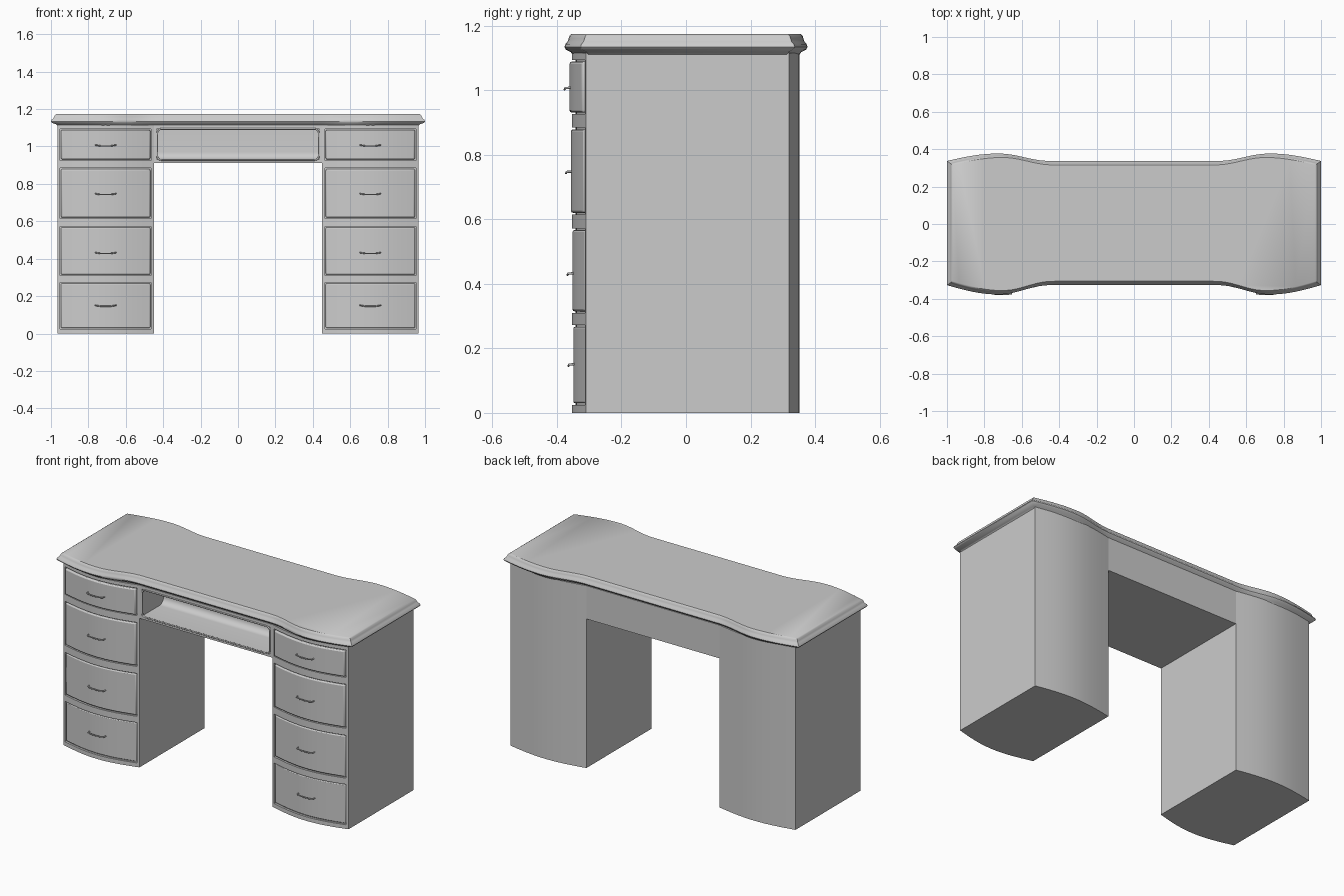
import bpy, bmesh, math

if "Cube" in bpy.data.objects:
    bpy.data.objects.remove(bpy.data.objects["Cube"])

wood = bpy.data.materials.new("grey_wood")
wood.diffuse_color = (0.6, 0.6, 0.6, 1)
wood.use_nodes = True
wood.node_tree.nodes["Principled BSDF"].inputs["Base Color"].default_value = wood.diffuse_color
X0, X1 = 0.45, 0.965          # pedestal inner and outer side


def finish(name, bm, mirror=False, bevel=0.0, angle=30):
    bmesh.ops.recalc_face_normals(bm, faces=bm.faces)
    me = bpy.data.meshes.new(name)
    bm.to_mesh(me)
    bm.free()
    me.materials.append(wood)
    ob = bpy.data.objects.new(name, me)
    bpy.context.collection.objects.link(ob)
    bpy.ops.object.select_all(action='DESELECT')
    ob.select_set(True)
    bpy.context.view_layer.objects.active = ob
    bpy.ops.object.shade_smooth_by_angle(angle=math.radians(angle))
    if bevel:
        b = ob.modifiers.new("bevel", 'BEVEL')
        b.width, b.segments, b.limit_method = bevel, 2, 'ANGLE'
        b.angle_limit = math.radians(40)
    if mirror:
        ob.modifiers.new("mirror", 'MIRROR').use_mirror_merge = False
    return ob


def prism(name, outline, lo, hi, axis='z', **kw):
    """Extrude an outline along z (x,y points) or along x (y,z points)."""
    bm = bmesh.new()
    place = (lambda a, b, h: (a, b, h)) if axis == 'z' else (lambda a, b, h: (h, a, b))
    rings = [[bm.verts.new(place(a, b, h)) for a, b in outline] for h in (lo, hi)]
    bm.faces.new(rings[0])
    bm.faces.new(rings[1])
    n = len(outline)
    for i in range(n):
        j = (i + 1) % n
        bm.faces.new((rings[0][i], rings[0][j], rings[1][j], rings[1][i]))
    return finish(name, bm, **kw)


def bow(x):
    return math.sin(math.pi * (x - X0) / (X1 - X0))


def arc(a, b, y, depth, n=16):
    xs = [a + (b - a) * i / n for i in range(n + 1)]
    return [(x, y + depth * bow(x)) for x in xs]


def plate(name, a, b, z0, z1, peak, bevel=0.0):
    """Bowed plate following the pedestal front; peak is its foremost y."""
    front = arc(a, b, peak + 0.044, -0.044)
    back = arc(a, b, -0.295, -0.044)
    return prism(name, front + back[::-1], z0, z1, mirror=True, bevel=bevel)


# Pedestal bodies, bowed at front and back
prism("pedestal", arc(X0, X1, -0.298, -0.044) + arc(X0, X1, 0.32, 0.032)[::-1],
      0, 1.115, mirror=True)

# Face frame: stiles and rails
for a, b in ((X0, 0.464), (0.951, X1)):
    plate("frame_stile", a, b, 0, 1.115, -0.354)
for z0, z1 in ((0, 0.025), (0.272, 0.31), (0.572, 0.615), (0.884, 0.926), (1.094, 1.115)):
    plate("frame_rail", 0.46, 0.955, z0, z1, -0.354)


def tube(name, pts, r, cyclic=False, mirror=False):
    cu = bpy.data.curves.new(name, 'CURVE')
    cu.dimensions, cu.bevel_depth, cu.bevel_resolution, cu.use_fill_caps = '3D', r, 2, True
    sp = cu.splines.new('POLY')
    sp.points.add(len(pts) - 1)
    for p, c in zip(sp.points, pts):
        p.co = (*c, 1)
    sp.use_cyclic_u = cyclic
    cu.materials.append(wood)
    ob = bpy.data.objects.new(name, cu)
    bpy.context.collection.objects.link(ob)
    if mirror:
        ob.modifiers.new("mirror", 'MIRROR').use_mirror_merge = False


# Drawer fronts and bar handles
for z0, z1, peak, hz in ((0.03, 0.267, -0.349, 0.148), (0.315, 0.567, -0.352, 0.43),
                         (0.62, 0.879, -0.357, 0.745), (0.931, 1.089, -0.361, 1.005)):
    plate("drawer_front", 0.469, 0.946, z0, z1, peak, bevel=0.007)
    y = peak - 0.013
    tube("drawer_handle", [(0.652, peak + 0.005, hz + 0.003), (0.655, y, hz + 0.002),
                           (0.68, y - 0.002, hz - 0.002), (0.735, y - 0.002, hz - 0.002),
                           (0.76, y, hz + 0.002), (0.763, peak + 0.005, hz + 0.003)],
         0.0035, mirror=True)

# Centre section: C-shaped profile with an open, round-backed compartment
cove = [(-0.14 + 0.04 * math.sin(t), 0.97 - 0.04 * math.cos(t))
        for t in (math.pi / 2 * i / 6 for i in range(7))]
prism("centre_section", [(-0.31, 0.912), (0.32, 0.912), (0.32, 1.115), (-0.31, 1.115),
                         (-0.31, 1.095), (-0.10, 1.095)] + cove[::-1] + [(-0.31, 0.93)],
      -0.455, 0.455, axis='x')
for s in (-1, 1):
    a, b = sorted((s * 0.433, s * 0.455))
    prism("compartment_side", [(-0.31, 0.925), (-0.09, 0.925), (-0.09, 1.1), (-0.31, 1.1)],
          a, b, axis='x')

# Rounded rim around the compartment opening
rim = []
for cx, cz, start in ((0.41, 1.072, 0), (-0.41, 1.072, 90), (-0.41, 0.95, 180), (0.41, 0.95, 270)):
    for k in range(5):
        t = math.radians(start + 22.5 * k)
        rim.append((cx + 0.022 * math.cos(t), -0.309, cz + 0.022 * math.sin(t)))
tube("compartment_rim", rim, 0.005, cyclic=True)


# Moulded desk top: one serpentine outline lofted through an edge profile
def swell(x):
    t = (abs(x) - 0.45) / 0.55
    if t <= 0:
        return 0.0
    return 0.5 - 0.5 * math.cos(2 * math.pi * t) if t < 0.5 else math.sin(math.pi * t)


N = 56
xs = [-1 + 2 * i / N for i in range(N + 1)]
profile = ((0.036, 1.110), (0.028, 1.118), (0.006, 1.126), (0, 1.134), (0.004, 1.143),
           (0.013, 1.150), (0.018, 1.160), (0.022, 1.169), (0.030, 1.174))
bm = bmesh.new()
rings = []
for d, z in profile:
    k = 0.7 * d
    ring = [(x * (1 - d), -0.327 - 0.05 * swell(x) + k, z) for x in xs]
    ring += [(x * (1 - d), 0.337 + 0.04 * swell(x) - k, z) for x in xs[::-1]]
    rings.append([bm.verts.new(p) for p in ring])
for lower, upper in zip(rings, rings[1:]):
    for i in range(len(lower)):
        j = (i + 1) % len(lower)
        bm.faces.new((lower[i], lower[j], upper[j], upper[i]))
bm.faces.new(rings[0])
bm.faces.new(rings[-1])
finish("desk_top", bm, angle=35)
